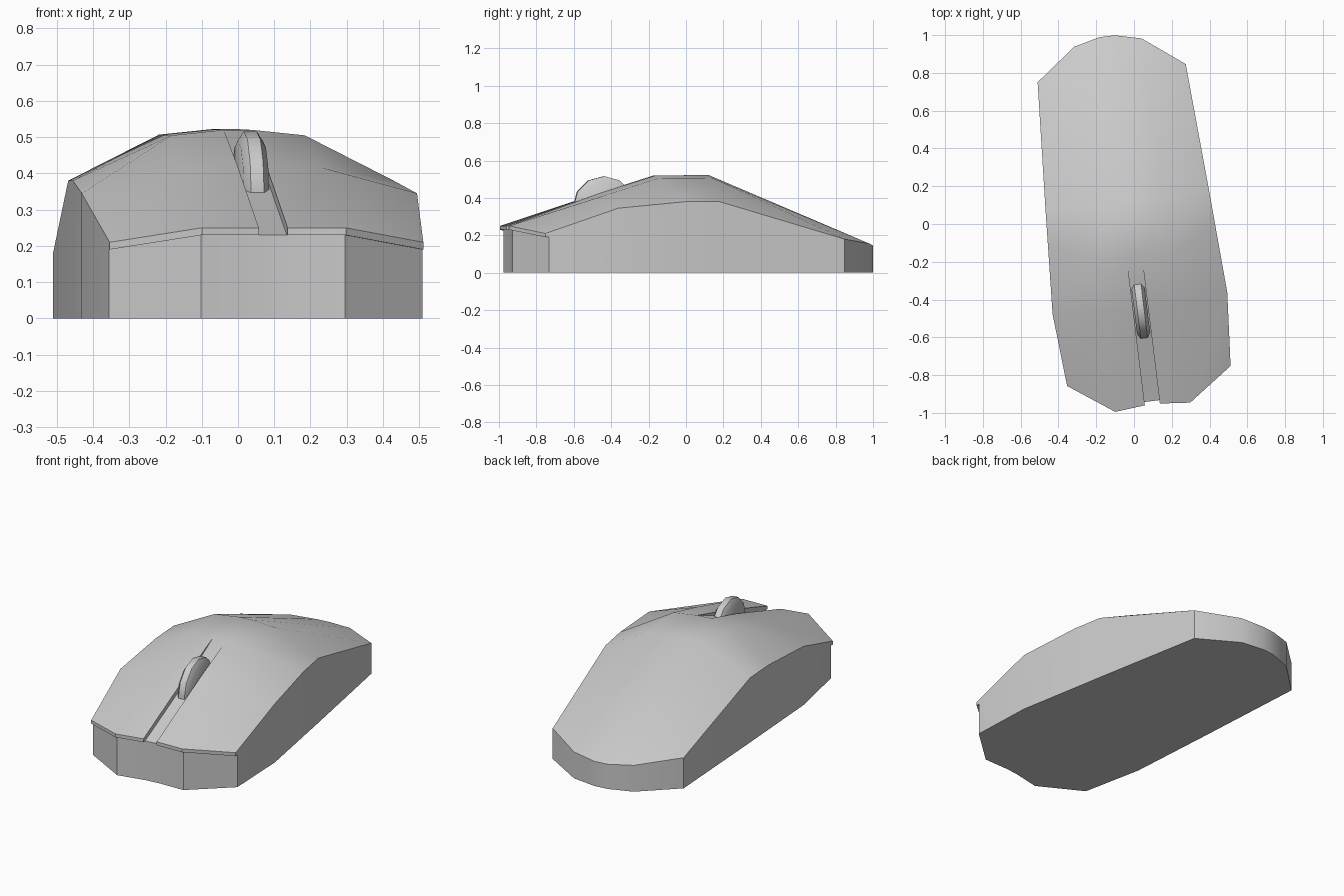
import bpy, bmesh, math
from mathutils import Matrix

if "Cube" in bpy.data.objects:
    bpy.data.objects.remove(bpy.data.objects["Cube"])

# whole mouse is turned 7 degrees about z
PLACE = Matrix.Rotation(math.radians(7), 4, 'Z') @ Matrix.Translation((-0.02, 0, 0))


def finish(name, bm, angle):
    bmesh.ops.transform(bm, matrix=PLACE, verts=bm.verts)
    bmesh.ops.recalc_face_normals(bm, faces=bm.faces)
    me = bpy.data.meshes.new(name)
    bm.to_mesh(me)
    bm.free()
    ob = bpy.data.objects.new(name, me)
    bpy.context.collection.objects.link(ob)
    bpy.ops.object.select_all(action='DESELECT')
    ob.select_set(True)
    bpy.context.view_layer.objects.active = ob
    bpy.ops.object.shade_smooth_by_angle(angle=math.radians(angle))
    return ob


# shell: half rows from front to back, each slot edge / ridge / outer edge
rows = [
    [(.04, -.96, .25), (.2, -.975, .25), (.436, -.808, .21)],
    [(.04, -.46, .427), (.2, -.455, .415), (.466, -.42, .345)],
    [(.04, -.168, .52), (.185, -.168, .505), (.446, -.055, .38)],
    [(.04, .12, .522), (.185, .12, .507), (.436, .13, .38)],
    [(.04, 1.004, .145), (.18, .97, .155), (.395, .807, .18)],
]
bm = bmesh.new()


def add_row(half):
    pts = [(-x, y, z) for x, y, z in reversed(half)] + list(half)
    return [bm.verts.new(p) for p in pts]


top = [add_row(r) for r in rows]
lip = add_row([(x, y, z - .02) for x, y, z in rows[0]])
wall = add_row([(x, y + .018, z - .02) for x, y, z in rows[0]])
foot = add_row([(x, y + .018, 0) for x, y, z in rows[0]])
heel = add_row([(x, y, 0) for x, y, z in rows[4]])
slot = [bm.verts.new((s * .04, -.46, .397)) for s in (-1, 1)]

# upper surface, leaving the two slot segments open
for i in range(4):
    for j in range(5):
        if j == 2 and i < 2:
            continue
        bm.faces.new((top[i][j], top[i][j + 1], top[i + 1][j + 1], top[i + 1][j]))

# wheel slot: floor and side walls fading out at the rear
bm.faces.new((wall[2], wall[3], slot[1], slot[0]))
bm.faces.new((slot[0], slot[1], top[2][3], top[2][2]))
for k, j in enumerate((2, 3)):
    bm.faces.new((top[0][j], lip[j], wall[j], slot[k], top[1][j]))
    bm.faces.new((top[1][j], slot[k], top[2][j]))

# front lip, front wall and back wall
for j in range(5):
    bm.faces.new((wall[j], wall[j + 1], foot[j + 1], foot[j]))
    bm.faces.new((top[4][j], top[4][j + 1], heel[j + 1], heel[j]))
    if j != 2:
        bm.faces.new((top[0][j], top[0][j + 1], lip[j + 1], lip[j]))
        bm.faces.new((lip[j], lip[j + 1], wall[j + 1], wall[j]))

# side walls
sides = {}
for j in (0, 5):
    low = [foot[j]] + [bm.verts.new((top[i][j].co.x, top[i][j].co.y, 0)) for i in (1, 2, 3)] + [heel[j]]
    sides[j] = low
    bm.faces.new((low[0], wall[j], lip[j], top[0][j], top[1][j], low[1]))
    for i in (1, 2, 3):
        bm.faces.new((low[i], top[i][j], top[i + 1][j], low[i + 1]))

# flat underside
bm.faces.new(foot + sides[5][1:4] + heel[::-1] + sides[0][3:0:-1])
finish("mouse_shell", bm, 30)

# scroll wheel: 12-sided disc with a bevelled tread
bm = bmesh.new()
N = 12
profile = [(-.035, .14), (-.018, .166), (.018, .166), (.035, .14)]
rings = []
for x, r in profile:
    rings.append([bm.verts.new((x, -.44 + r * math.sin(2 * math.pi * k / N),
                                .35 + r * math.cos(2 * math.pi * k / N))) for k in range(N)])
for a, b in zip(rings, rings[1:]):
    for k in range(N):
        bm.faces.new((a[k], a[(k + 1) % N], b[(k + 1) % N], b[k]))
bm.faces.new(rings[0])
bm.faces.new(rings[-1])
finish("scroll_wheel", bm, 35)
